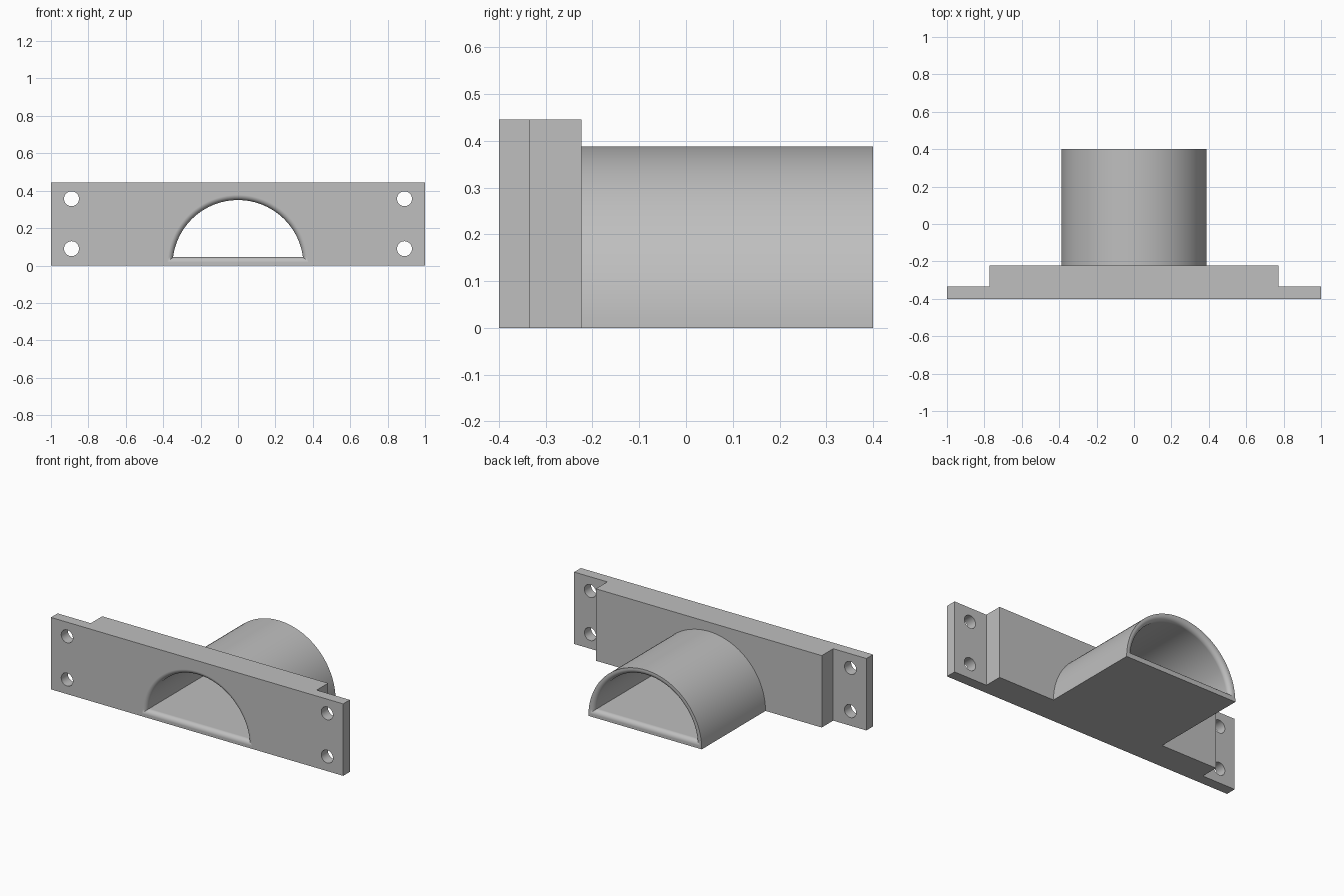
import bpy, bmesh, math

cube = bpy.data.objects.get("Cube")
if cube:
    bpy.data.objects.remove(cube, do_unlink=True)

HEIGHT = 0.445
FRONT, STEP, BLOCK_BACK, BACK = -0.4, -0.335, -0.223, 0.4
OUTER_R, INNER_R, FLOOR, FILLET = 0.388, 0.35, 0.045, 0.028

grey = bpy.data.materials.new("light_grey")
grey.use_nodes = True
colour = (0.52, 0.52, 0.52, 1)
grey.diffuse_color = colour
grey.node_tree.nodes["Principled BSDF"].inputs["Base Color"].default_value = colour


def loft(name, sections):
    """Solid skinned through matching closed rings of points."""
    bm = bmesh.new()
    rings = [[bm.verts.new(p) for p in ring] for ring in sections]
    n = len(rings[0])
    for a, b in zip(rings, rings[1:]):
        for i in range(n):
            j = (i + 1) % n
            bm.faces.new((a[i], a[j], b[j], b[i]))
    bm.faces.new(rings[0])
    bm.faces.new(rings[-1])
    bmesh.ops.recalc_face_normals(bm, faces=bm.faces)
    mesh = bpy.data.meshes.new(name)
    bm.to_mesh(mesh)
    bm.free()
    mesh.materials.append(grey)
    obj = bpy.data.objects.new(name, mesh)
    bpy.context.collection.objects.link(obj)
    return obj


def arch(radius, floor, y, steps=56):
    """Circular arc about the origin, closed by a flat floor."""
    start = math.asin(floor / radius)
    angles = [start + (math.pi - 2 * start) * i / steps for i in range(steps + 1)]
    return [(radius * math.cos(a), y, radius * math.sin(a)) for a in angles]


def circle(x, z, radius, y, steps=32):
    return [(x + radius * math.cos(math.tau * i / steps), y,
             z + radius * math.sin(math.tau * i / steps)) for i in range(steps)]


def combine(target, tool, operation):
    """Apply a boolean and discard the tool."""
    tool.hide_render = True
    mod = target.modifiers.new("boolean", 'BOOLEAN')
    mod.operation, mod.solver, mod.object = operation, 'EXACT', tool
    bpy.context.view_layer.objects.active = target
    bpy.ops.object.modifier_apply(modifier=mod.name)
    bpy.data.objects.remove(tool, do_unlink=True)


# Stepped mounting plate: wide thin flange with a thicker block behind it
half = [(1.0, FRONT), (1.0, STEP), (0.773, STEP), (0.773, BLOCK_BACK)]
outline = half + [(-x, y) for x, y in reversed(half)]
bracket = loft("mounting_bracket", [[(x, y, z) for x, y in outline] for z in (0, HEIGHT)])

# Half-round duct joined to the back of the block
combine(bracket, loft("duct", [arch(OUTER_R, 0, y) for y in (-0.28, BACK)]), 'UNION')

# Arched opening, with rounded lips at both ends
lip = [(FILLET * (1 - math.sin(a)), FILLET * (1 - math.cos(a)))
       for a in (math.pi / 2 * i / 8 for i in range(9))]
path = [(FILLET, FRONT - 0.02)] + [(o, FRONT + d) for o, d in lip]
path += [(o, BACK - d) for o, d in reversed(lip)] + [(FILLET, BACK + 0.02)]
combine(bracket, loft("opening_cutter",
                      [arch(INNER_R + o, FLOOR - o, y) for o, y in path]), 'DIFFERENCE')

# Four screw holes through the flange ends
for x in (-0.89, 0.89):
    for z in (0.09, 0.357):
        combine(bracket, loft("hole_cutter", [circle(x, z, 0.04, y)
                                              for y in (FRONT - 0.05, STEP + 0.05)]), 'DIFFERENCE')

# Smooth curves, sharp edges, and level shading on the large flat faces
bpy.ops.object.select_all(action='DESELECT')
bracket.select_set(True)
bpy.context.view_layer.objects.active = bracket
bpy.ops.object.shade_smooth_by_angle(angle=math.radians(30))
weighted = bracket.modifiers.new("flat_face_normals", 'WEIGHTED_NORMAL')
weighted.keep_sharp = True
